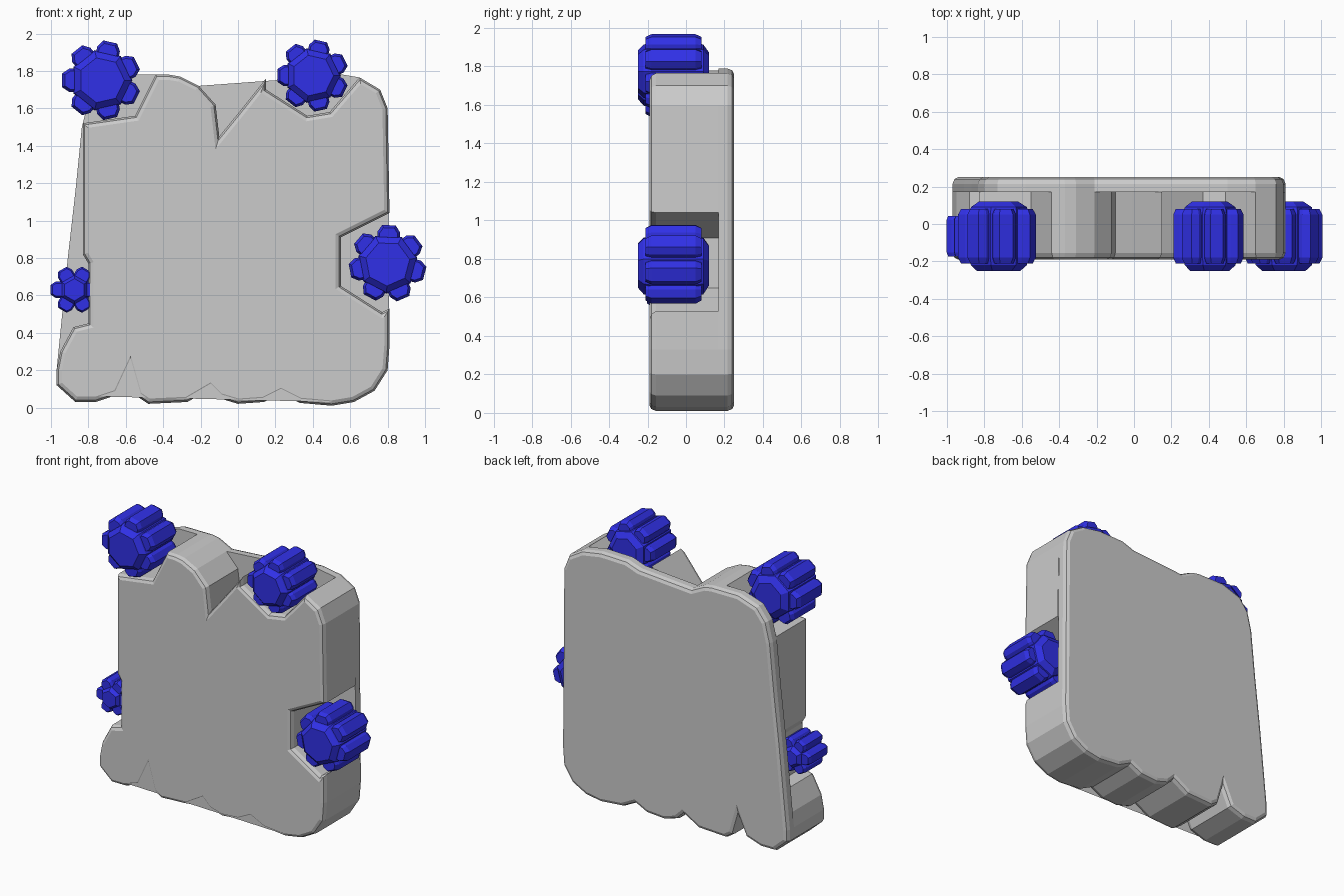
import bpy, bmesh, math
from mathutils import Vector

if "Cube" in bpy.data.objects:
    bpy.data.objects.remove(bpy.data.objects["Cube"])

BLUE = bpy.data.materials.new("blue")
BLUE.diffuse_color = (0.03, 0.03, 0.8, 1)
BLUE.use_nodes = True
BLUE.node_tree.nodes["Principled BSDF"].inputs["Base Color"].default_value = BLUE.diffuse_color


def finish(bm, name, mat=None):
    bmesh.ops.recalc_face_normals(bm, faces=bm.faces)
    me = bpy.data.meshes.new(name)
    bm.to_mesh(me)
    bm.free()
    ob = bpy.data.objects.new(name, me)
    bpy.context.collection.objects.link(ob)
    if mat:
        me.materials.append(mat)
    return ob


def inset(pts, d):
    """Shift a clockwise outline inward by d, with limited mitres."""
    out = []
    for i, p in enumerate(pts):
        p = Vector(p)
        a = (p - Vector(pts[i - 1])).normalized()
        b = (Vector(pts[(i + 1) % len(pts)]) - p).normalized()
        m = Vector((a.y + b.y, -a.x - b.x)) / max(1 + a.dot(b), 0.2)
        if m.length > 3:
            m *= 3 / m.length
        out.append(p + m * d)
    return out


def loft(bm, rings, cap_start=True, cap_end=True):
    """rings: list of (y, outline); joined by quads."""
    vs = [[bm.verts.new((p[0], y, p[1])) for p in pts] for y, pts in rings]
    n = len(vs[0])
    for r, s in zip(vs, vs[1:]):
        for i in range(n):
            j = (i + 1) % n
            bm.faces.new((r[i], r[j], s[j], s[i]))
    if cap_start:
        bm.faces.new(vs[0])
    if cap_end:
        bm.faces.new(vs[-1])


# Outline pieces shared by the front and back layers of the slab
left_hump = [(-.44, 1.78), (-.37, 1.78), (-.31, 1.77), (-.21, 1.72)]
top_right = [(.65, 1.765), (.76, 1.70), (.80, 1.60)]
bottom = [(.81, .33), (.80, .2), (.73, .09), (.62, .03), (.5, .01), (.33, .025),
          (.23, .075), (.14, .03), (.0, .02), (-.1, .05), (-.15, .1), (-.27, .03),
          (-.48, .02), (-.54, .06), (-.58, .2), (-.64, .07), (-.76, .03), (-.87, .03),
          (-.97, .12), (-.97, .2)]

# Front layer: crystal pockets and the deep split in the top
front = ([(-.83, 1.52), (-.55, 1.56)] + left_hump
         + [(-.12, 1.62), (-.10, 1.45), (-.01, 1.56), (.15, 1.76),
            (.15, 1.70), (.37, 1.56), (.49, 1.58)]
         + top_right + [(.81, 1.04), (.55, .91), (.55, .65), (.77, .51), (.81, .53)]
         + bottom + [(-.95, .3), (-.88, .43), (-.80, .45), (-.80, .77), (-.83, .82)])
bm = bmesh.new()
loft(bm, [(-.19, inset(front, .028)), (-.18, inset(front, .01)),
          (-.155, front), (.17, front)], cap_end=False)
# Skin bridging the lower gaps on the front face
skin = [(-.77, .32), (.5, .32), (.5, .03), (-.77, .06)]
bm.faces.new([bm.verts.new((x, -.187, z)) for x, z in skin])
finish(bm, "slab_front")

# Back layer: full outline closing the pockets from behind
back = ([(-.835, 1.5), (-.80, 1.64), (-.73, 1.73), (-.58, 1.78)] + left_hump
        + [(.2, 1.75), (.3, 1.785), (.5, 1.79)] + top_right + bottom
        + [(-.95, .4), (-.91, .8), (-.87, 1.15)])
bm = bmesh.new()
loft(bm, [(.17, back), (.215, back), (.24, inset(back, .01)), (.25, inset(back, .03))])
finish(bm, "slab_back")


def crystal(name, cx, cz, r, n, start, depth, core=.75):
    """Faceted core with n chamfered knobs around it."""
    bm = bmesh.new()
    a0 = math.radians(start)

    def ring(k, y):
        return (-.065 + y * depth,
                [(cx + k * r * math.cos(a0 + (i + .5) * math.tau / n),
                  cz + k * r * math.sin(a0 + (i + .5) * math.tau / n)) for i in range(n)])

    loft(bm, [ring(core * .78, -.185), ring(core, -.155), ring(core * 1.05, -.12),
              ring(core * 1.05, .12), ring(core, .155), ring(core * .7, .185)])
    w = r * math.sin(math.pi / n) * .68
    for i in range(n):
        a = a0 + i * math.tau / n
        u, v = Vector((math.cos(a), math.sin(a))), Vector((-math.sin(a), math.cos(a)))
        c = Vector((cx, cz))

        def knob(tip, half, y):
            rr = r * tip
            return (-.065 + y * depth,
                    [c + u * p + v * q for p, q in
                     ((r * .5, -half), (rr - half * .6, -half), (rr, -half * .6),
                      (rr, half * .6), (rr - half * .6, half), (r * .5, half))])

        loft(bm, [knob(.93, w * .8, -.145), knob(1, w, -.115),
                  knob(1, w, .115), knob(.93, w * .8, .145)])
    finish(bm, name, BLUE)


crystal("crystal_top_left", -.73, 1.75, .21, 7, 180, 1)
crystal("crystal_top_right", .40, 1.775, .19, 7, 77, 1)
crystal("crystal_right", .80, .77, .205, 7, 88, 1)
crystal("crystal_left_small", -.875, .63, .127, 6, 180, .75, .6)
